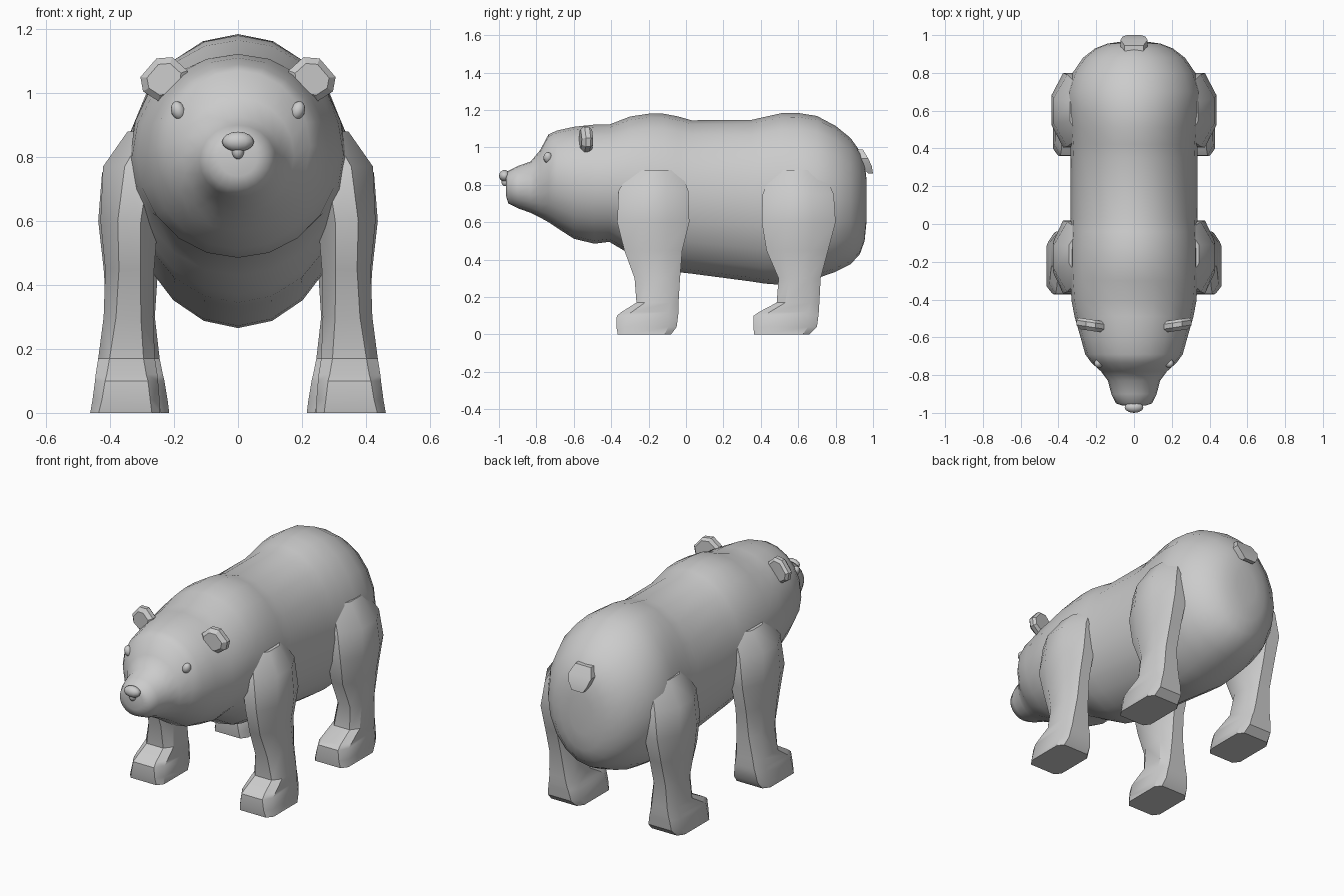
import bpy, bmesh, math
from mathutils import Matrix, Vector


def make_object(name, bm, angle=35):
    bmesh.ops.recalc_face_normals(bm, faces=bm.faces)
    me = bpy.data.meshes.new(name)
    bm.to_mesh(me)
    bm.free()
    ob = bpy.data.objects.new(name, me)
    bpy.context.collection.objects.link(ob)
    bpy.ops.object.select_all(action='DESELECT')
    ob.select_set(True)
    bpy.context.view_layer.objects.active = ob
    if angle:
        bpy.ops.object.shade_smooth_by_angle(angle=math.radians(angle))
    return ob


def loft(name, rings, angle=35):
    """Skin a list of equal-length point rings and cap both ends."""
    bm = bmesh.new()
    vs = [[bm.verts.new(p) for p in ring] for ring in rings]
    n = len(vs[0])
    for a, b in zip(vs, vs[1:]):
        for i in range(n):
            j = (i + 1) % n
            bm.faces.new((a[i], a[j], b[j], b[i]))
    bm.faces.new(vs[0])
    bm.faces.new(vs[-1])
    return make_object(name, bm, angle)


def oval(y, top, bottom, hw, n=20):
    zc, hh = (top + bottom) / 2, (top - bottom) / 2
    return [(hw * math.sin(2 * math.pi * i / n), y, zc - hh * math.cos(2 * math.pi * i / n))
            for i in range(n)]


def block(z, y0, y1, x0, x1, c, s):
    """Chamfered rectangle at height z; s mirrors it to the other side."""
    cx, cy = c * (x1 - x0), c * (y1 - y0)
    pts = [(x0 + cx, y0), (x1 - cx, y0), (x1, y0 + cy), (x1, y1 - cy),
           (x1 - cx, y1), (x0 + cx, y1), (x0, y1 - cy), (x0, y0 + cy)]
    return [(s * x, y, z) for x, y in pts]


def blob(name, center, radii, tilt=0):
    bm = bmesh.new()
    bmesh.ops.create_uvsphere(bm, u_segments=12, v_segments=8, radius=1)
    m = Matrix.Translation(center) @ Matrix.Rotation(tilt, 4, 'Y') @ Matrix.Diagonal((*radii, 1))
    bm.transform(m)
    return make_object(name, bm, 60)


# head: y, top, bottom, half width
head = [(-.962, .855, .74, .06), (-.95, .875, .70, .095), (-.90, .90, .675, .12),
        (-.83, .925, .65, .138), (-.78, .985, .625, .175), (-.735, 1.07, .60, .225),
        (-.69, 1.09, .57, .258), (-.60, 1.11, .512, .283), (-.49, 1.122, .485, .315),
        (-.41, 1.122, .495, .33)]
# torso
torso = [(-.30, 1.165, .43, .338), (-.20, 1.18, .37, .342), (-.12, 1.18, .345, .342),
         (-.04, 1.165, .333, .338), (.03, 1.145, .325, .335), (.35, 1.147, .283, .335),
         (.42, 1.163, .272, .338), (.51, 1.183, .265, .345), (.60, 1.184, .28, .355),
         (.70, 1.168, .30, .358), (.80, 1.115, .335, .325), (.88, 1.05, .375, .27),
         (.93, .98, .43, .205), (.955, .92, .50, .14), (.965, .83, .60, .07)]
loft("body_and_head", [oval(*r) for r in head + torso], 50)

# legs: z, front y, back y, inner x, outer x, chamfer
front = [(0, -.365, -.08, .243, .462, .12), (.04, -.372, -.05, .245, .455, .14),
         (.10, -.37, -.042, .25, .447, .16), (.12, -.345, -.04, .252, .445, .18),
         (.17, -.265, -.04, .26, .437, .2), (.30, -.275, -.032, .265, .42, .25),
         (.45, -.33, -.02, .262, .415, .28), (.60, -.368, .018, .25, .43, .3),
         (.77, -.36, .012, .21, .422, .32), (.88, -.29, -.03, .18, .345, .32)]
back = [(0, .365, .66, .215, .43, .12), (.04, .36, .70, .22, .425, .14),
        (.10, .362, .708, .23, .42, .16), (.12, .39, .71, .235, .418, .18),
        (.17, .485, .713, .245, .412, .2), (.30, .495, .72, .26, .41, .25),
        (.45, .43, .76, .25, .42, .28), (.60, .405, .80, .23, .437, .3),
        (.75, .41, .79, .20, .425, .32), (.88, .46, .73, .18, .34, .32)]
for side, s in (("left", 1), ("right", -1)):
    loft(f"front_leg_{side}", [block(*r, s) for r in front], 35)
    loft(f"back_leg_{side}", [block(*r, s) for r in back], 35)

    # ear: bevelled polygon slab
    outline = [(.16, 1.03), (.158, 1.07), (.205, 1.112), (.255, 1.108),
               (.305, 1.05), (.297, 1.005), (.25, .975), (.20, .98)]
    c = Vector((.232, 1.042))
    rings = []
    for y, k in ((-.565, .72), (-.545, 1), (-.52, 1), (-.505, .8)):
        pts = [c + (Vector(p) - c) * k for p in outline]
        rings.append([(s * p.x, y + .1 * (p.x - c.x) * 1.5, p.y) for p in pts])
    loft(f"ear_{side}", rings, 20)

    # eye
    blob(f"eye_{side}", (s * .187, -.738, .945), (.022, .024, .03), s * .35)

# nose and its stem
blob("nose", (0, -.97, .848), (.05, .03, .031))
blob("nose_stem", (0, -.967, .818), (.019, .02, .025))

# tail: tapering flap
tail = [(.99, .90, .945, .05), (.94, .90, .975, .072), (.90, .93, .993, .06), (.86, .975, 1.0, .036)]
loft("tail", [[(-w, y0, z), (w, y0, z), (w, y1, z), (-w, y1, z)] for z, y0, y1, w in tail], 20)
